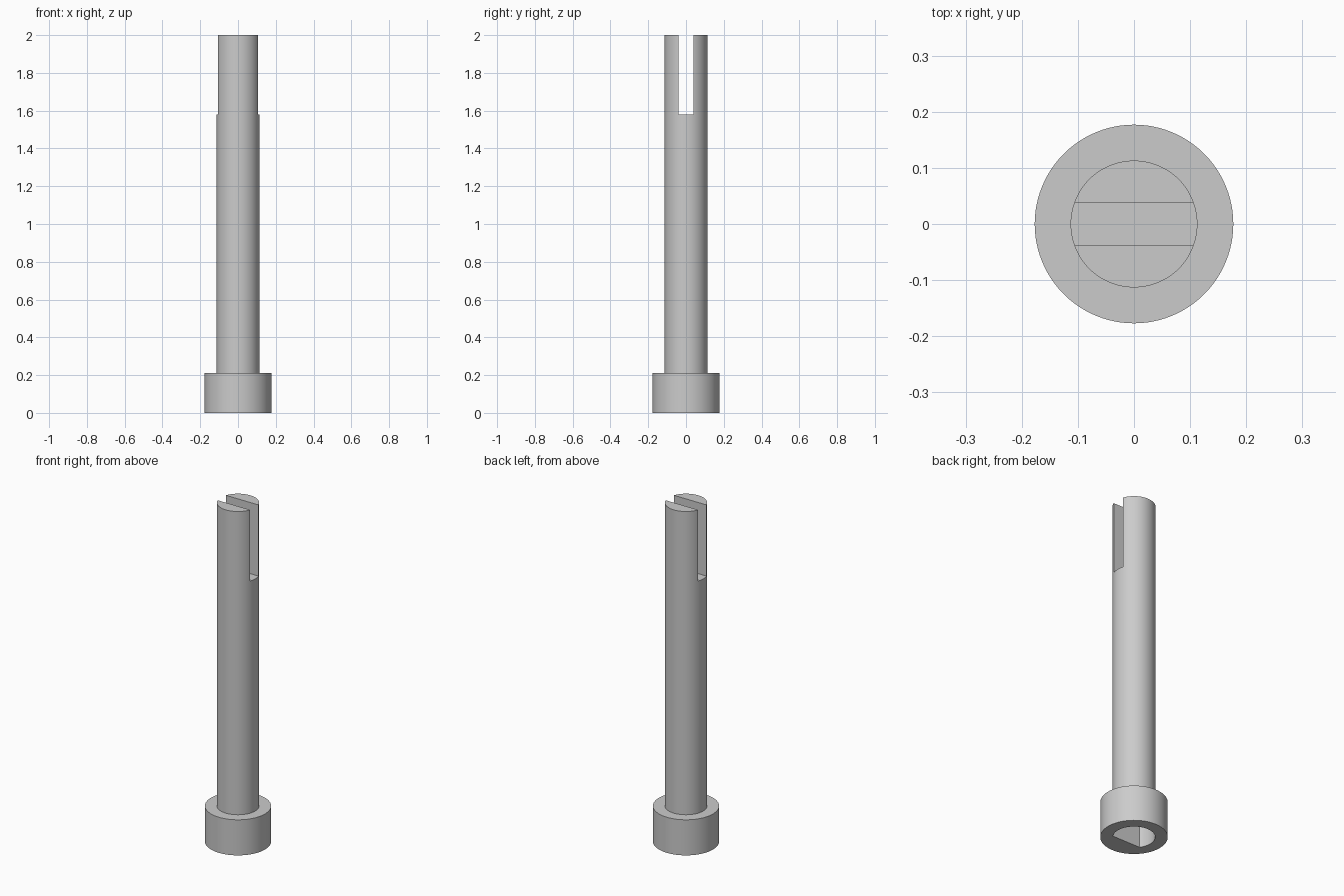
import bpy
import bmesh
from math import pi, sin, cos, asin, radians

if "Cube" in bpy.data.objects:
    bpy.data.objects.remove(bpy.data.objects["Cube"], do_unlink=True)

SEGMENTS = 96
HEAD_R, HEAD_H = 0.177, 0.21
SHAFT_R, TOP = 0.113, 2.0
SLOT_W, SLOT_Z = 0.077, 1.58
BORE_R, BORE_FLAT, BORE_TOP = 0.111, -0.063, 0.45

grey = bpy.data.materials.new("plain_grey")
grey.use_nodes = True
grey.diffuse_color = (0.6, 0.6, 0.6, 1)
grey.node_tree.nodes["Principled BSDF"].inputs["Base Color"].default_value = grey.diffuse_color


def make_object(name, bm):
    bmesh.ops.recalc_face_normals(bm, faces=bm.faces)
    mesh = bpy.data.meshes.new(name)
    bm.to_mesh(mesh)
    bm.free()
    mesh.materials.append(grey)
    obj = bpy.data.objects.new(name, mesh)
    bpy.context.collection.objects.link(obj)
    return obj


def extrude_outline(name, outline, bottom, top):
    bm = bmesh.new()
    face = bm.faces.new([bm.verts.new((x, y, bottom)) for x, y in outline])
    grown = bmesh.ops.extrude_face_region(bm, geom=[face])["geom"]
    verts = [v for v in grown if isinstance(v, bmesh.types.BMVert)]
    bmesh.ops.translate(bm, verts=verts, vec=(0, 0, top - bottom))
    return make_object(name, bm)


def cut(target, cutter):
    cutter.hide_render = True
    mod = target.modifiers.new("cut", "BOOLEAN")
    mod.operation = "DIFFERENCE"
    mod.solver = "EXACT"
    mod.object = cutter
    bpy.context.view_layer.objects.active = target
    bpy.ops.object.modifier_apply(modifier=mod.name)
    bpy.data.objects.remove(cutter, do_unlink=True)


# Stepped round body: wide collar below, long shaft above
bm = bmesh.new()
rings = []
for r, z in [(HEAD_R, 0), (HEAD_R, HEAD_H), (SHAFT_R, HEAD_H), (SHAFT_R, TOP)]:
    angles = [2 * pi * i / SEGMENTS for i in range(SEGMENTS)]
    rings.append([bm.verts.new((r * cos(a), r * sin(a), z)) for a in angles])
for low, high in zip(rings, rings[1:]):
    for i in range(SEGMENTS):
        j = (i + 1) % SEGMENTS
        bm.faces.new((low[i], low[j], high[j], high[i]))
bm.faces.new(rings[0])
bm.faces.new(rings[-1])
shaft = make_object("collared_shaft", bm)

# Open slot across the top end
w = SLOT_W / 2
slot = [(-1, -w), (1, -w), (1, w), (-1, w)]
cut(shaft, extrude_outline("slot_cutter", slot, SLOT_Z, TOP + 1))

# D-shaped bore in the bottom, flat side to the front
start = asin(BORE_FLAT / BORE_R)
steps = 64
sweep = (pi - 2 * start) / steps
bore = [(BORE_R * cos(start + i * sweep), BORE_R * sin(start + i * sweep))
        for i in range(steps + 1)]
cut(shaft, extrude_outline("bore_cutter", bore, -0.1, BORE_TOP))

# Smooth round walls with sharp rims
bpy.ops.object.select_all(action="DESELECT")
shaft.select_set(True)
bpy.context.view_layer.objects.active = shaft
bpy.ops.object.shade_smooth_by_angle(angle=radians(30))
